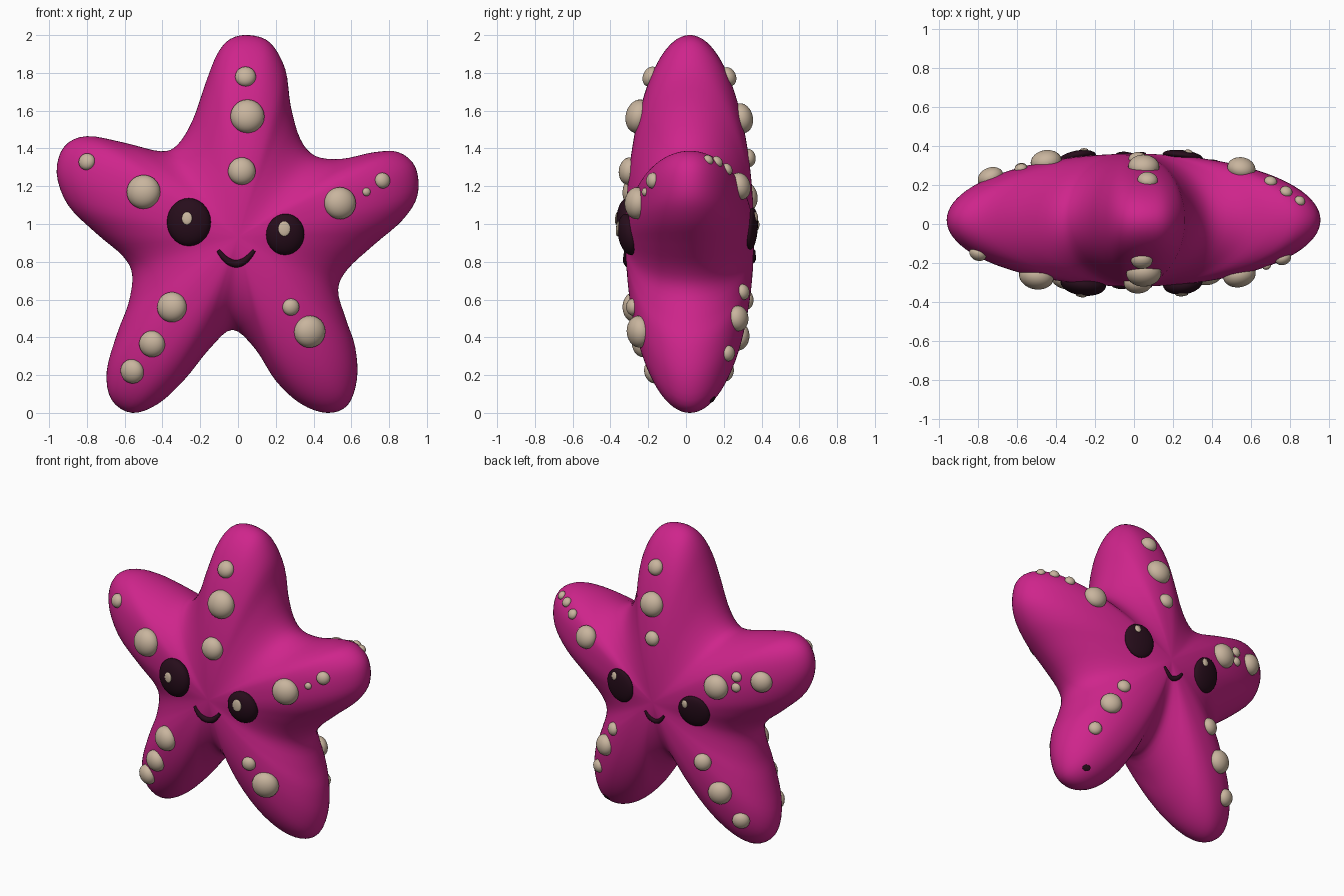
import bpy, bmesh, math
from mathutils import Vector, Matrix
from mathutils.bvhtree import BVHTree

if "Cube" in bpy.data.objects:
    bpy.data.objects.remove(bpy.data.objects["Cube"], do_unlink=True)


def material(name, color):
    mat = bpy.data.materials.new(name)
    mat.use_nodes = True
    mat.diffuse_color = (*color, 1)
    mat.node_tree.nodes["Principled BSDF"].inputs["Base Color"].default_value = (*color, 1)
    return mat


PINK = material("magenta skin", (0.62, 0.018, 0.26))
BEIGE = material("beige bumps", (0.58, 0.46, 0.34))
DARK = material("dark maroon", (0.02, 0.004, 0.011))
FRONT, BACK = -1, 1


def add_mesh(name, bm, mat):
    """Turn a bmesh into a smooth object and return a tree for surface lookups."""
    bmesh.ops.recalc_face_normals(bm, faces=bm.faces)
    for face in bm.faces:
        face.smooth = True
    tree = BVHTree.FromBMesh(bm)
    mesh = bpy.data.meshes.new(name)
    bm.to_mesh(mesh)
    bm.free()
    mesh.materials.append(mat)
    bpy.context.collection.objects.link(bpy.data.objects.new(name, mesh))
    return tree


def smooth_loop(points, steps):
    """Closed Catmull-Rom loop through the points."""
    pts = [Vector(p) for p in points]
    n = len(pts)
    loop = []
    for i in range(n):
        a, b, c, d = (pts[(i + k - 1) % n] for k in range(4))
        for s in range(steps):
            t = s / steps
            loop.append(b + (c - a) * (t / 2)
                        + (a * 2 - b * 5 + c * 4 - d) * (t * t / 2)
                        + (b * 3 - a - c * 3 + d) * (t ** 3 / 2))
    return loop


# Star outline, clockwise from the top arm
outline = smooth_loop([
    (.06, 2), (.17, 1.96), (.25, 1.82), (.28, 1.62), (.33, 1.45), (.41, 1.36),
    (.55, 1.345), (.72, 1.38), (.85, 1.38), (.94, 1.3), (.95, 1.15), (.87, 1.02),
    (.72, .89), (.58, .76), (.53, .65), (.57, .5), (.62, .35), (.63, .18),
    (.58, .04), (.47, 0), (.33, .05), (.2, .17), (.09, .34), (-.03, .44),
    (-.15, .34), (-.28, .18), (-.42, .05), (-.56, 0), (-.67, .07), (-.695, .22),
    (-.64, .42), (-.58, .58), (-.56, .73), (-.61, .83), (-.75, .95), (-.9, 1.1),
    (-.96, 1.27), (-.92, 1.41), (-.8, 1.465), (-.6, 1.43), (-.41, 1.385),
    (-.32, 1.42), (-.24, 1.55), (-.17, 1.75), (-.11, 1.9), (-.04, 1.98)], 4)


def build_body(rings=48, depth=.34, shift=.02):
    """Inflate the outline into a rounded star, ring by ring from front to back."""
    centre = Vector((0, .93))
    bm = bmesh.new()
    poles = [bm.verts.new((centre.x, shift + s * depth, centre.y)) for s in (FRONT, BACK)]
    loops = []
    for i in range(1, rings):
        phi = math.pi * i / rings
        y = shift - depth * math.cos(phi)
        flat = [centre + (p - centre) * math.sin(phi) for p in outline]
        loops.append([bm.verts.new((p.x, y, p.y)) for p in flat])
    n = len(outline)
    for j in range(n):
        k = (j + 1) % n
        bm.faces.new((poles[0], loops[0][j], loops[0][k]))
        bm.faces.new((poles[1], loops[-1][k], loops[-1][j]))
        for a, b in zip(loops, loops[1:]):
            bm.faces.new((a[j], b[j], b[k], a[k]))
    return add_mesh("body", bm, PINK)


body = build_body()


def on_surface(tree, x, z, side):
    """Point and outward normal where a line along y meets the surface."""
    point, normal = tree.ray_cast(Vector((x, side * 2, z)), Vector((0, -side, 0)))[:2]
    return point, normal if normal.y * side > 0 else -normal


def blob(name, tree, x, z, side, width, height, bulge, mat):
    """Flattened ball seated on a surface, facing along its normal."""
    point, normal = on_surface(tree, x, z, side)
    up = (Vector((0, 0, 1)) - normal * normal.z).normalized()
    across = up.cross(normal)
    frame = Matrix((across * width, up * height, normal * bulge)).transposed().to_4x4()
    bm = bmesh.new()
    bmesh.ops.create_uvsphere(bm, u_segments=28, v_segments=18, radius=1,
                              matrix=Matrix.Translation(point) @ frame)
    return add_mesh(name, bm, mat)


# Bumps along the arms: x, z, radius
bumps = {
    FRONT: [(.04, 1.78, .055), (.05, 1.57, .09), (.02, 1.28, .073),
            (-.8, 1.33, .045), (-.5, 1.17, .09),
            (.54, 1.11, .085), (.68, 1.17, .022), (.765, 1.23, .042),
            (-.35, .56, .08), (-.455, .365, .07), (-.56, .22, .065),
            (.28, .56, .045), (.38, .43, .085)],
    BACK: [(.07, 1.78, .052), (.05, 1.56, .08), (.02, 1.35, .048),
           (.55, 1.2, .073), (.7, 1.29, .033), (.78, 1.33, .032), (.85, 1.34, .028),
           (-.45, 1.14, .08), (-.58, 1.23, .033), (-.58, 1.16, .03), (-.735, 1.22, .068),
           (.335, .64, .042), (.415, .5, .068), (.5, .315, .042),
           (-.345, .6, .055), (-.45, .405, .075), (-.56, .22, .055)]}
for side, spots in bumps.items():
    label = "front" if side == FRONT else "back"
    for x, z, r in spots:
        blob(label + "_bump", body, x, z, side, r, r, r * .75, BEIGE)


def face(label, side, eyes, mouth):
    # Eyes with a small glint on each
    for x, z, r, bulge, gx, gz, glint in eyes:
        eye = blob(label + "_eye", body, x, z, side, r * .96, r * 1.04, bulge, DARK)
        blob(label + "_eye_glint", eye, gx, gz, side, glint * .8, glint, .009, BEIGE)
    # Smile, thicker in the middle
    cx, cz, half, drop, thick = mouth
    curve = bpy.data.curves.new(label + "_mouth", "CURVE")
    curve.dimensions = "3D"
    curve.bevel_depth = thick
    curve.bevel_resolution = 3
    curve.use_fill_caps = True
    steps = 20
    spline = curve.splines.new("POLY")
    spline.points.add(steps)
    for i, p in enumerate(spline.points):
        t = 2 * i / steps - 1
        point, normal = on_surface(body, cx + half * t, cz - drop * (1 - t * t), side)
        p.co = (*point, 1)
        p.radius = 1 - .5 * t * t
    spline.use_smooth = True
    curve.materials.append(DARK)
    bpy.context.collection.objects.link(bpy.data.objects.new(label + "_mouth", curve))


face("front", FRONT, [(-.26, 1.01, .122, .06, -.27, 1.03, .034),
                      (.25, .945, .106, .055, .245, .975, .04)], (-.01, .86, .095, .07, .02))
face("back", BACK, [(.25, .975, .108, .03, .28, 1.04, .026),
                    (-.295, .94, .108, .035, -.255, .995, .026)], (-.015, .86, .07, .055, .016))

# Small dark vent under the left leg
blob("vent", body, .5, .07, BACK, .026, .02, .006, DARK)
